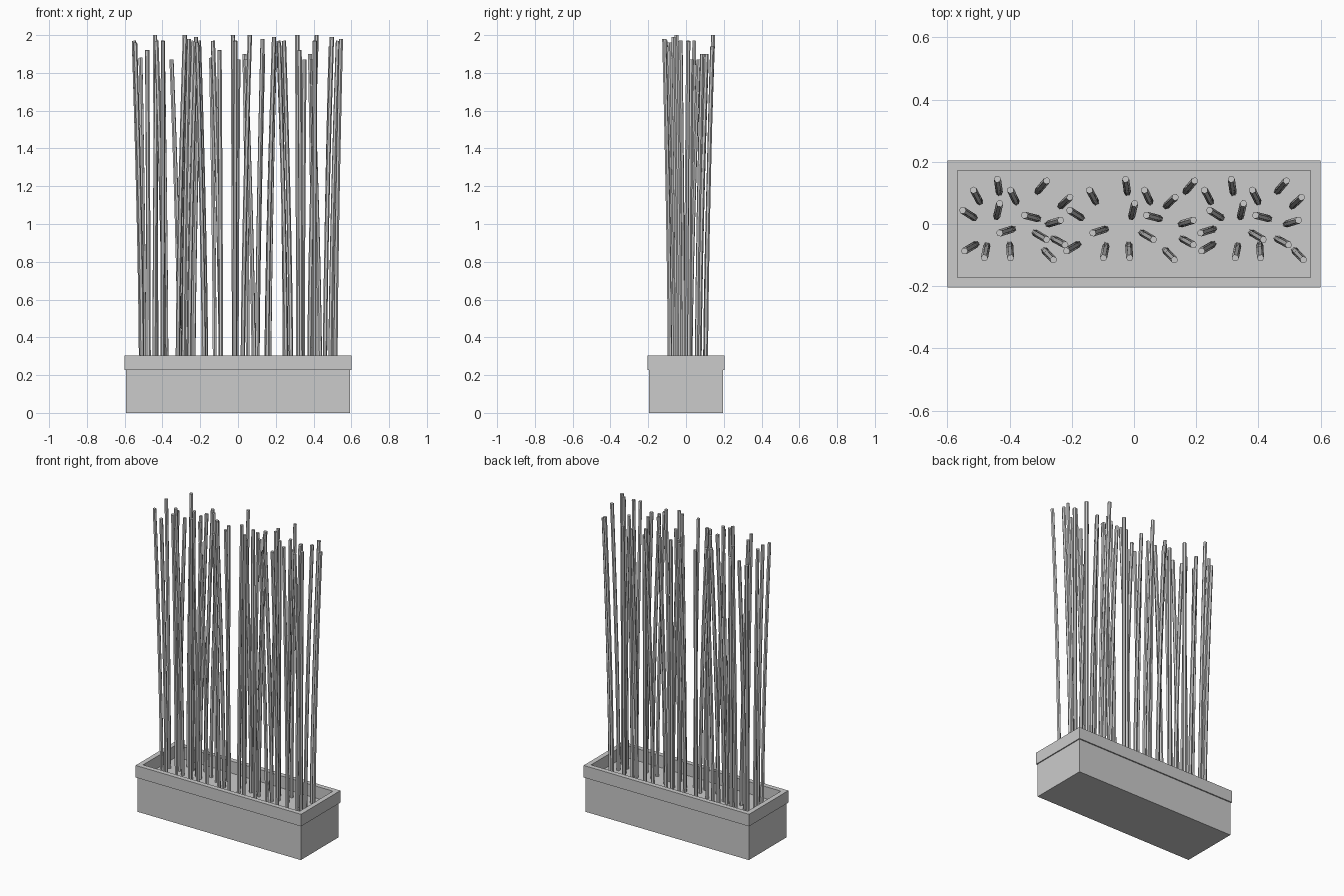
import bpy, bmesh

if "Cube" in bpy.data.objects:
    bpy.data.objects.remove(bpy.data.objects["Cube"])

def box(bm, sx, sy, z0, z1):
    v = [bm.verts.new((x, y, z)) for z in (z0, z1)
         for x, y in ((-sx, -sy), (sx, -sy), (sx, sy), (-sx, sy))]
    faces = [bm.faces.new(v[3::-1]), bm.faces.new(v[4:])]
    for i in range(4):
        j = (i + 1) % 4
        faces.append(bm.faces.new((v[i], v[j], v[j + 4], v[i + 4])))
    return faces

def make(name, bm):
    me = bpy.data.meshes.new(name)
    bm.to_mesh(me)
    bm.free()
    ob = bpy.data.objects.new(name, me)
    bpy.context.collection.objects.link(ob)
    return ob

# planter body, its top face is the soil level
bm = bmesh.new()
box(bm, 0.593, 0.196, 0, 0.226)
make("planter_body", bm)

# overhanging rim: square profile swept round a rectangle
bm = bmesh.new()
rings = []
for sx, sy, z in ((0.6, 0.204, 0.226), (0.6, 0.204, 0.305),
                  (0.568, 0.172, 0.305), (0.568, 0.172, 0.226)):
    rings.append([bm.verts.new((a * sx, b * sy, z))
                  for a, b in ((-1, -1), (1, -1), (1, 1), (-1, 1))])
for k in range(4):
    r, s = rings[k], rings[(k + 1) % 4]
    for i in range(4):
        j = (i + 1) % 4
        bm.faces.new((r[i], r[j], s[j], s[i]))
make("planter_rim", bm)

# stick kinds: tip y, lean x, lean y, tip height, tip x of the three copies
KINDS = [
    (.144, -.006, .043, 2.00, (-.439, -.027, .313)),
    (.109, -.020, .038, 1.88, (-.516, -.143, .227)),
    (.109, -.018, .038, 1.90, (-.397, .034, .381)),
    (.139, .029, .034, 1.94, (-.281, .195, .490)),
    (.086, .030, .028, 1.90, (-.206, .133, .539)),
    (.044, -.038, .024, 1.97, (-.551, -.207, .243)),
    (.066, .010, .043, 1.87, (-.432, .002, .352)),
    (.028, -.043, .011, 1.87, (-.352, .040, .391)),
    (.012, .040, .012, 1.97, (-.236, .191, .529)),
    (-.029, -.042, -.013, 1.97, (-.432, -.133, .214)),
    (-.050, .038, -.022, 2.00, (-.281, .063, .416)),
    (-.067, .037, -.020, 1.99, (-.222, .191, .497)),
    (-.087, -.037, -.022, 1.96, (-.545, -.217, .217)),
    (-.109, -.008, -.040, 1.92, (-.481, -.098, .326)),
    (-.109, .003, -.043, 1.97, (-.397, -.014, .407)),
    (-.115, .029, -.030, 1.98, (-.259, .130, .545)),
]

# gently bending six-sided sticks
SEG, Z0 = 8, 0.22
cu = bpy.data.curves.new("sticks", 'CURVE')
cu.dimensions = '3D'
cu.bevel_depth = 0.0115
cu.bevel_resolution = 1
cu.use_fill_caps = True
for ty, lx, ly, h, xs in KINDS:
    for tx in xs:
        sp = cu.splines.new('POLY')
        sp.points.add(SEG)
        sp.use_smooth = False
        for i, p in enumerate(sp.points):
            t = i / SEG
            k = 1 - t ** 1.5
            p.co = (tx - lx * k, ty - ly * k, Z0 + (h - Z0) * t, 1)
sticks = bpy.data.objects.new("sticks", cu)
bpy.context.collection.objects.link(sticks)
bpy.context.view_layer.objects.active = sticks
sticks.select_set(True)
bpy.ops.object.convert(target='MESH')
